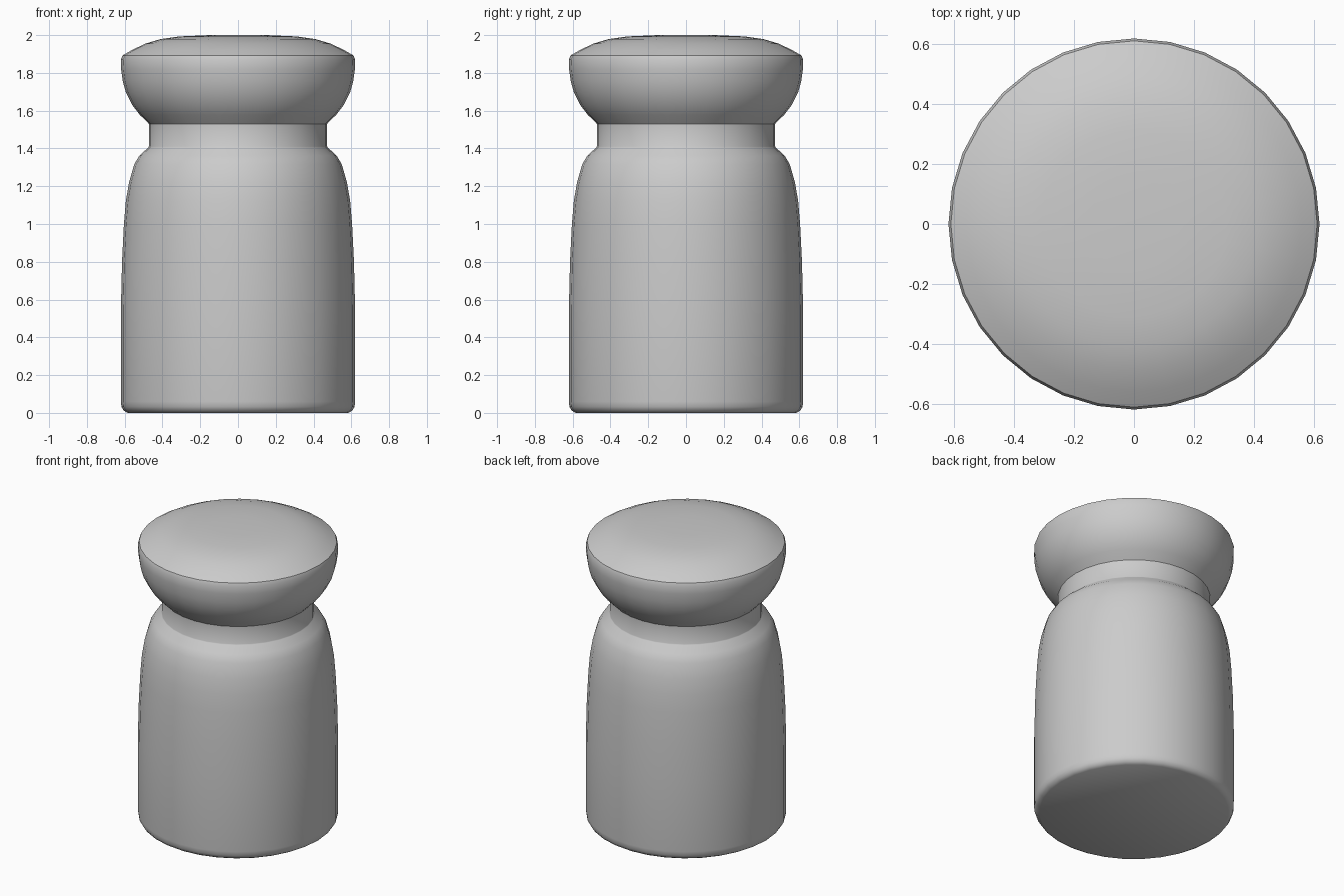
import bpy, bmesh, math

if "Cube" in bpy.data.objects:
    bpy.data.objects.remove(bpy.data.objects["Cube"])

SIDES = 32

# Half profile (radius, height): base, body, neck, domed cap
BODY = [(0.585, 0.0), (0.605, 0.012), (0.617, 0.032), (0.62, 0.06), (0.62, 0.55),
        (0.614, 0.8), (0.604, 1.0), (0.594, 1.12), (0.577, 1.22),
        (0.55, 1.315), (0.522, 1.362), (0.475, 1.405)]
NECK = [(0.472, 1.41), (0.472, 1.53)]
CAP = [(0.478, 1.537), (0.52, 1.578), (0.56, 1.63), (0.593, 1.695), (0.61, 1.755),
       (0.619, 1.82), (0.62, 1.87), (0.612, 1.892), (0.56, 1.922), (0.49, 1.955),
       (0.41, 1.979), (0.31, 1.993), (0.15, 2.0)]


def lathe(name, profile):
    """Revolve a half profile around z and close both ends."""
    bm = bmesh.new()
    rings = []
    for r, z in profile:
        rings.append([bm.verts.new((r * math.cos(2 * math.pi * i / SIDES),
                                    r * math.sin(2 * math.pi * i / SIDES), z))
                      for i in range(SIDES)])
    for lower, upper in zip(rings, rings[1:]):
        for i in range(SIDES):
            j = (i + 1) % SIDES
            bm.faces.new((lower[i], lower[j], upper[j], upper[i]))
    bm.faces.new(rings[0][::-1])
    bm.faces.new(rings[-1])
    mesh = bpy.data.meshes.new(name)
    bm.to_mesh(mesh)
    bm.free()
    obj = bpy.data.objects.new(name, mesh)
    bpy.context.collection.objects.link(obj)
    return obj


# Whole turned piece as one continuous skin
jar = lathe("capped_jar", BODY + NECK + CAP)
bpy.context.view_layer.objects.active = jar
jar.select_set(True)
bpy.ops.object.shade_smooth_by_angle(angle=math.radians(35))
